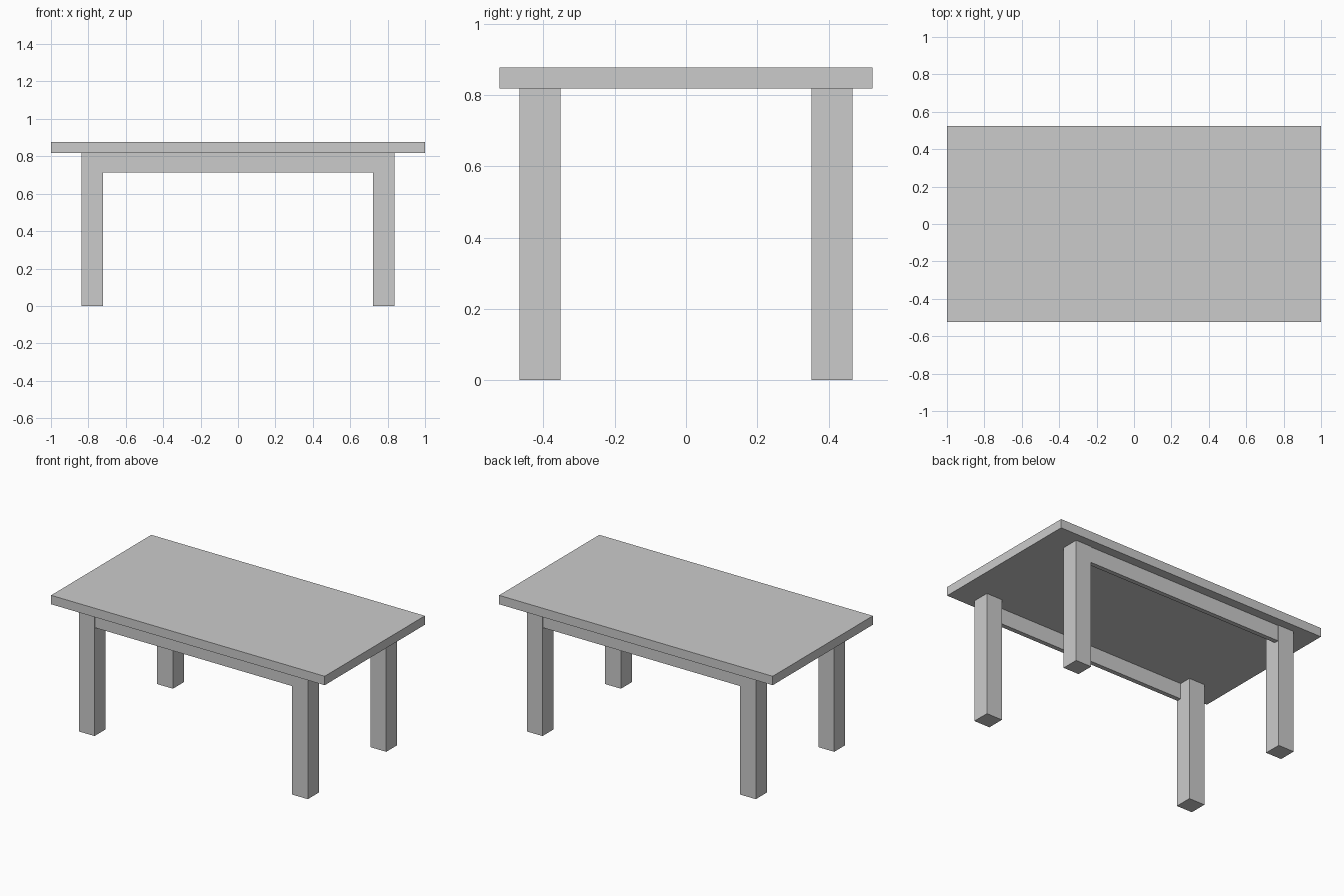
import bpy

if "Cube" in bpy.data.objects:
    bpy.data.objects.remove(bpy.data.objects["Cube"])


def box(name, x, y, z):
    """Box spanning the given (min, max) ranges."""
    bpy.ops.mesh.primitive_cube_add(size=1, location=[(a + b) / 2 for a, b in (x, y, z)])
    ob = bpy.context.object
    ob.name = name
    ob.scale = [b - a for a, b in (x, y, z)]
    bpy.ops.object.transform_apply(location=False, rotation=False, scale=True)
    return ob


def span(sign, inner, outer):
    return sorted((sign * inner, sign * outer))


UNDERSIDE = 0.818

# Table top
box("table_top", (-1, 1), (-0.523, 0.523), (UNDERSIDE, 0.877))

for sy, depth in ((-1, "front"), (1, "back")):
    # Square legs
    for sx, side in ((-1, "left"), (1, "right")):
        box(f"{depth}_{side}_leg", span(sx, 0.722, 0.837), span(sy, 0.352, 0.467), (0, UNDERSIDE))
    # Thin rail between the legs, just behind their outer faces
    box(f"{depth}_rail", (-0.722, 0.722), span(sy, 0.432, 0.462), (0.714, UNDERSIDE))
